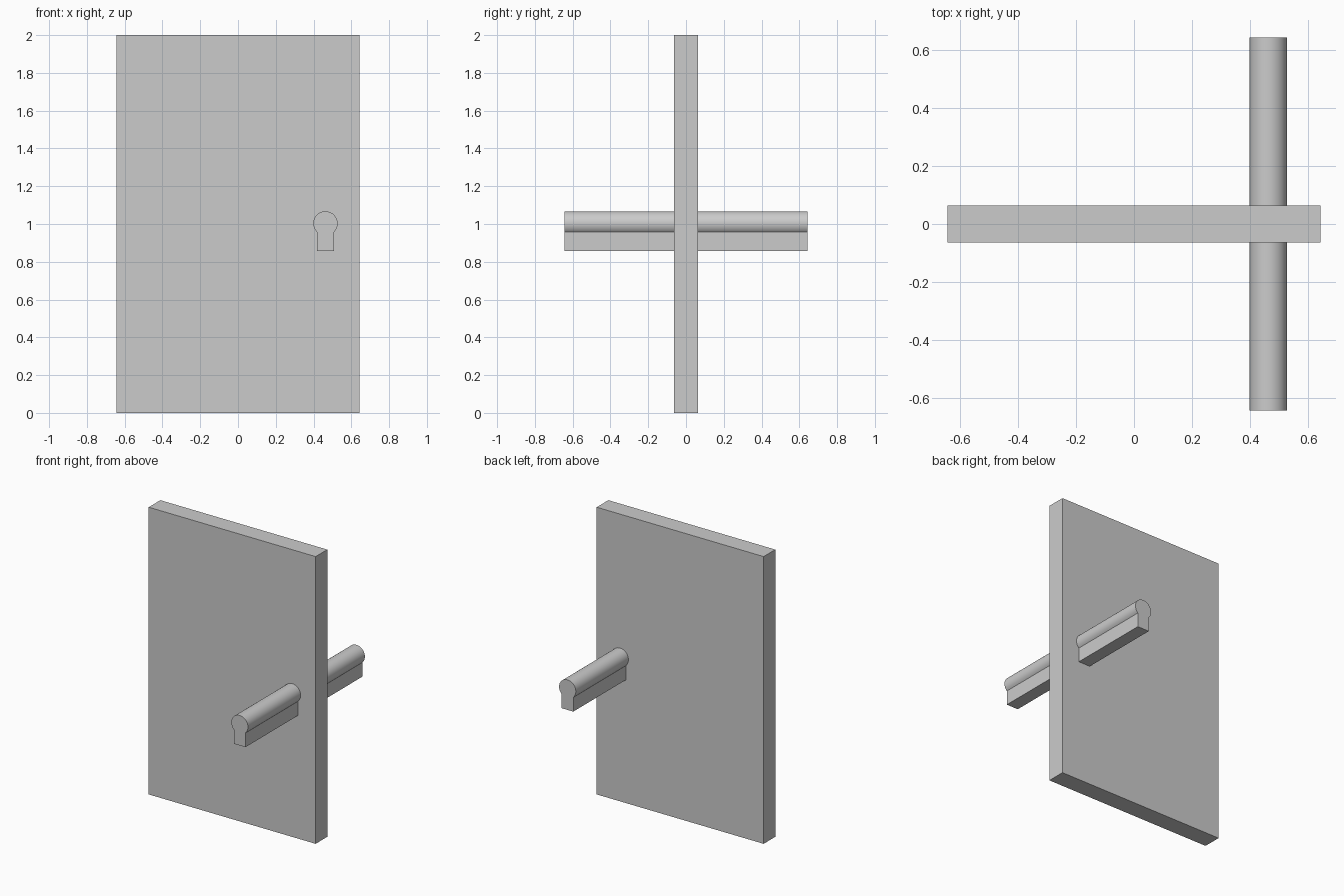
import bpy, bmesh, math

if "Cube" in bpy.data.objects:
    bpy.data.objects.remove(bpy.data.objects["Cube"])

HALF = 0.643            # half door width and half bar length


def prism(name, outline, y0, y1):
    """Extrude an x-z outline along y into a closed solid."""
    bm = bmesh.new()
    face = bm.faces.new([bm.verts.new((x, y0, z)) for x, z in outline])
    ext = bmesh.ops.extrude_face_region(bm, geom=[face])
    moved = [g for g in ext["geom"] if isinstance(g, bmesh.types.BMVert)]
    bmesh.ops.translate(bm, verts=moved, vec=(0, y1 - y0, 0))
    bmesh.ops.recalc_face_normals(bm, faces=bm.faces)
    mesh = bpy.data.meshes.new(name)
    bm.to_mesh(mesh)
    bm.free()
    obj = bpy.data.objects.new(name, mesh)
    bpy.context.collection.objects.link(obj)
    return obj


# Door slab
prism("door_slab", [(-HALF, 0), (HALF, 0), (HALF, 2), (-HALF, 2)], -0.064, 0.064)

# Keyhole profile: round head over a straight slot
cx, cz, r, half_slot, bottom = 0.463, 1.003, 0.0643, 0.045, 0.858
start = -math.acos(half_slot / r)
sweep = math.pi - 2 * start
steps = 48
outline = [(cx - half_slot, bottom), (cx + half_slot, bottom)]
for i in range(steps + 1):
    a = start + sweep * i / steps
    outline.append((cx + r * math.cos(a), cz + r * math.sin(a)))

# Keyhole-shaped bar passing through the door
bar = prism("keyhole_bar", outline, -HALF, HALF)
bpy.context.view_layer.objects.active = bar
bar.select_set(True)
bpy.ops.object.shade_smooth_by_angle(angle=math.radians(30))
